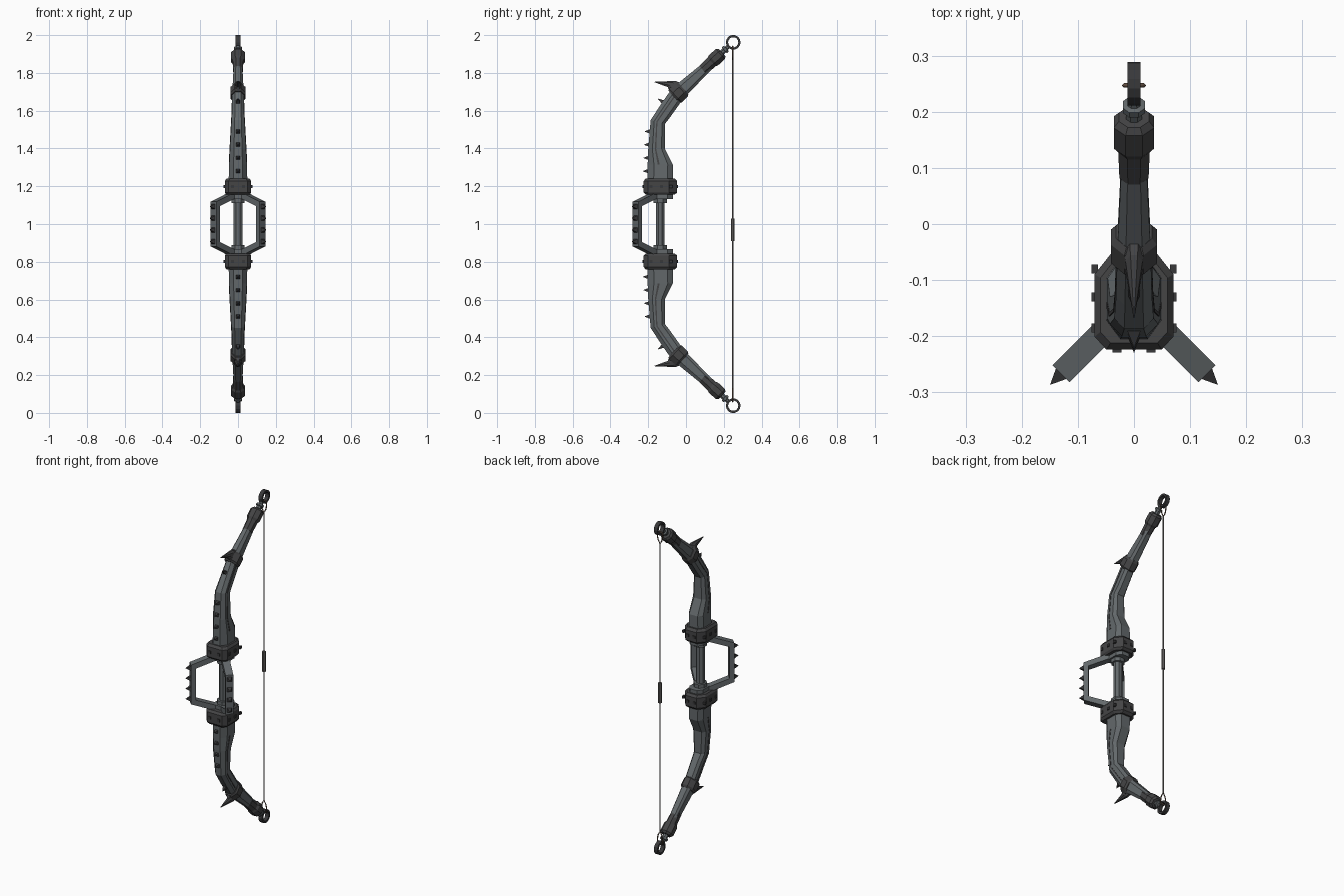
import bpy, bmesh, math
from mathutils import Vector, Matrix

if "Cube" in bpy.data.objects:
    bpy.data.objects.remove(bpy.data.objects["Cube"])


def material(name, rgb):
    m = bpy.data.materials.new(name)
    m.diffuse_color = (*rgb, 1)
    m.use_nodes = True
    m.node_tree.nodes["Principled BSDF"].inputs["Base Color"].default_value = m.diffuse_color
    return m


STEEL = material("blue grey steel", (0.125, 0.14, 0.147))
DARK = material("dark iron", (0.058, 0.058, 0.06))
BLACK = material("blackened iron", (0.04, 0.04, 0.042))
CORD = material("grey cord", (0.16, 0.15, 0.145))
BROWN = material("brown cord", (0.13, 0.085, 0.06))

# Half outlines of a cross-section: (0 front .. 1 back, share of half width)
LIMB = [(0, .5), (.25, 1), (.8, 1), (1, .6)]
BLOCK = [(0, .7), (.13, 1), (.76, 1), (1, .52)]
OCT = [(0, .42), (.29, 1), (.71, 1), (1, .42)]
RECT = [(0, 1), (1, 1)]


def finish(name, bm, mat, flip=False):
    if flip:  # lower half of the bow mirrors the upper one about z = 1
        bm.transform(Matrix.Translation((0, 0, 2)) @ Matrix.Scale(-1, 4, (0, 0, 1)))
    bmesh.ops.recalc_face_normals(bm, faces=bm.faces)
    me = bpy.data.meshes.new(name)
    bm.to_mesh(me)
    bm.free()
    me.materials.append(mat)
    ob = bpy.data.objects.new(name, me)
    bpy.context.collection.objects.link(ob)
    return ob


def loft(name, sections, pattern, mat, closed=False, flip=False):
    """sections: (front (y, z), back (y, z), half width)"""
    bm = bmesh.new()
    rings = []
    for f, b, w in sections:
        half = [(Vector(f).lerp(Vector(b), t), w * s) for t, s in pattern]
        pts = [(x, p.x, p.y) for p, x in half] + [(-x, p.x, p.y) for p, x in reversed(half)]
        rings.append([bm.verts.new(p) for p in pts])
    n = len(rings[0])
    pairs = list(zip(rings, rings[1:])) + ([(rings[-1], rings[0])] if closed else [])
    for a, b in pairs:
        for i in range(n):
            j = (i + 1) % n
            bm.faces.new((a[i], a[j], b[j], b[i]))
    if not closed:
        bm.faces.new(rings[0])
        bm.faces.new(rings[-1])
    return finish(name, bm, mat, flip)


def add_spike(bm, base, direction, r, length):
    q = Vector(direction).to_track_quat('Z', 'Y').to_matrix().to_4x4()
    m = Matrix.Translation(base) @ q @ Matrix.Translation((0, 0, length / 2)) @ Matrix.Rotation(math.pi / 4, 4, 'Z')
    bmesh.ops.create_cone(bm, cap_ends=True, segments=4, radius1=r, radius2=0.0005, depth=length, matrix=m)


def add_box(bm, centre, size):
    bmesh.ops.create_cube(bm, size=1, matrix=Matrix.Translation(centre) @ Matrix.Diagonal((*size, 1)))


AXIS = Vector((.735, .678))     # outward direction of the tip part, in (y, z)
NORM = Vector((-.678, .735))    # its front-facing normal


def along(centre, rows):
    """sections across the tip axis; rows: (distance, half thickness, half width)"""
    c = Vector(centre)
    return [(c + AXIS * s + NORM * h, c + AXIS * s - NORM * h, w) for s, h, w in rows]


def level(rows):
    """horizontal sections; rows: (z, front y, back y, half width)"""
    return [((f, z), (b, z), w) for z, f, b, w in rows]


limb = [((-.205, 1.22), (-.07, 1.22), .05), ((-.203, 1.315), (-.07, 1.315), .047),
        ((-.2, 1.395), (-.112, 1.4), .043), ((-.187, 1.55), (-.112, 1.53), .035),
        ((-.145, 1.615), (-.088, 1.56), .032), ((-.073, 1.72), (-.015, 1.662), .03),
        ((.122, 1.878), (.158, 1.842), .021)]

for side, flip in (("upper", False), ("lower", True)):
    # limb with a narrow line along both flanks
    loft(side + "_limb", limb, LIMB, STEEL, flip=flip)
    line = [(Vector(f).lerp(Vector(b), .4), Vector(f).lerp(Vector(b), .48), w + .002) for f, b, w in limb[1:6]]
    loft(side + "_limb_line", line, RECT, DARK, flip=flip)

    # clamp block and stepped collars beside the handle
    loft(side + "_clamp", level([(1.155, -.212, -.06, .062), (1.167, -.224, -.047, .07),
                                 (1.228, -.224, -.047, .07), (1.242, -.212, -.06, .06)]), BLOCK, DARK, flip=flip)
    loft(side + "_collar", level([(1.133, -.186, -.07, .045), (1.16, -.186, -.07, .045)]), BLOCK, STEEL, flip=flip)
    loft(side + "_inner_collar", level([(1.112, -.172, -.1, .035), (1.135, -.172, -.1, .035)]), OCT, STEEL, flip=flip)

    # clamp rivets
    bm = bmesh.new()
    for sx in (-1, 1):
        for y in (-.08, -.13, -.185):
            add_box(bm, (sx * .07, y, 1.198), (.011, .016, .016))
        add_box(bm, (sx * .03, -.224, 1.198), (.016, .01, .016))
        add_box(bm, (sx * .022, -.047, 1.198), (.016, .01, .016))
    finish(side + "_clamp_rivets", bm, BLACK, flip)

    # small spikes along the limb front
    bm = bmesh.new()
    for i in range(4):
        add_spike(bm, (0, -.199 + .003 * i, 1.28 + .07 * i), (0, -1, 0), .017, .03)
    add_spike(bm, (0, -.12, 1.645), (0, -.7, .45), .016, .035)
    finish(side + "_limb_spikes", bm, BLACK, flip)

    # elbow band and its horn
    loft(side + "_elbow_band", along((-.038, 1.696), [(-.034, .043, .034), (-.024, .05, .041),
                                                      (.02, .048, .041), (.032, .04, .032)]), OCT, DARK, flip=flip)
    loft(side + "_elbow_horn", [((-.085, 1.695), (-.012, 1.742), .022), ((-.097, 1.725), (-.055, 1.757), .015),
                                ((-.168, 1.751), (-.163, 1.754), .001)], OCT, DARK, flip=flip)

    # tip sleeve, neck and ring
    tip = (.145, 1.866)
    loft(side + "_tip_sleeve", along(tip, [(-.075, .029, .026), (-.012, .031, .028), (0, .036, .036),
                                           (.05, .036, .036), (.062, .027, .027)]), OCT, DARK, flip=flip)
    loft(side + "_tip_neck", along(tip, [(.055, .014, .014), (.078, .014, .014), (.08, .021, .02), (.092, .021, .02),
                                         (.094, .012, .012), (.112, .01, .01)]), OCT, STEEL, flip=flip)
    ring = []
    for i in range(14):
        a = math.tau * i / 14
        d = Vector((math.cos(a), math.sin(a)))
        c = Vector((.25, 1.962))
        ring.append((c + d * .039, c + d * .027, .012))
    loft(side + "_string_ring", ring, RECT, BLACK, closed=True, flip=flip)

    # cord loop tied around the ring
    cu = bpy.data.curves.new(side + "_string_loop", 'CURVE')
    cu.dimensions = '3D'
    cu.bevel_depth = .004
    cu.bevel_resolution = 0
    sp = cu.splines.new('POLY')
    pts = [(0, 1.865), (.013, 1.89), (.018, 1.915), (.018, 1.935), (0, 1.941),
           (-.018, 1.935), (-.018, 1.915), (-.013, 1.89)]
    sp.points.add(len(pts) - 1)
    for p, (x, z) in zip(sp.points, pts):
        p.co = (x, .247, 2 - z if flip else z, 1)
    sp.use_cyclic_u = True
    cu.materials.append(BROWN)
    bpy.context.collection.objects.link(bpy.data.objects.new(side + "_string_loop", cu))

# handle bar, bow string and its grip
loft("handle_bar", level([(.87, -.159, -.115, .024), (1, -.159, -.115, .024), (1.13, -.159, -.115, .024)]), OCT, STEEL)
loft("bow_string", level([(.13, .2435, .2505, .0035), (1.87, .2435, .2505, .0035)]), OCT, CORD)
loft("string_grip", level([(.91, .237, .257, .01), (1.03, .237, .257, .01)]), OCT, CORD)

# spiked hand guards, built facing front and turned 45 degrees to each side
outer = [(.045, 1.168), (.184, 1.118), (.184, .882), (.045, .832)]
inner = [(.045, 1.135), (.158, 1.095), (.158, .905), (.045, .865)]
for side, ang in (("left", -45), ("right", 45)):
    turn = Matrix.Translation((0, -.137, 0)) @ Matrix.Rotation(math.radians(ang), 4, 'Z')
    frame = loft(side + "_guard", [((-a[0], a[1]), (-b[0], b[1]), .0215) for a, b in zip(outer, inner)], RECT, STEEL)
    frame.data.transform(turn)
    bm = bmesh.new()
    for i in range(4):
        add_spike(bm, (0, -.183, .907 + .062 * i), (0, -1, 0), .019, .028)
    bm.transform(turn)
    finish(side + "_guard_spikes", bm, BLACK)
